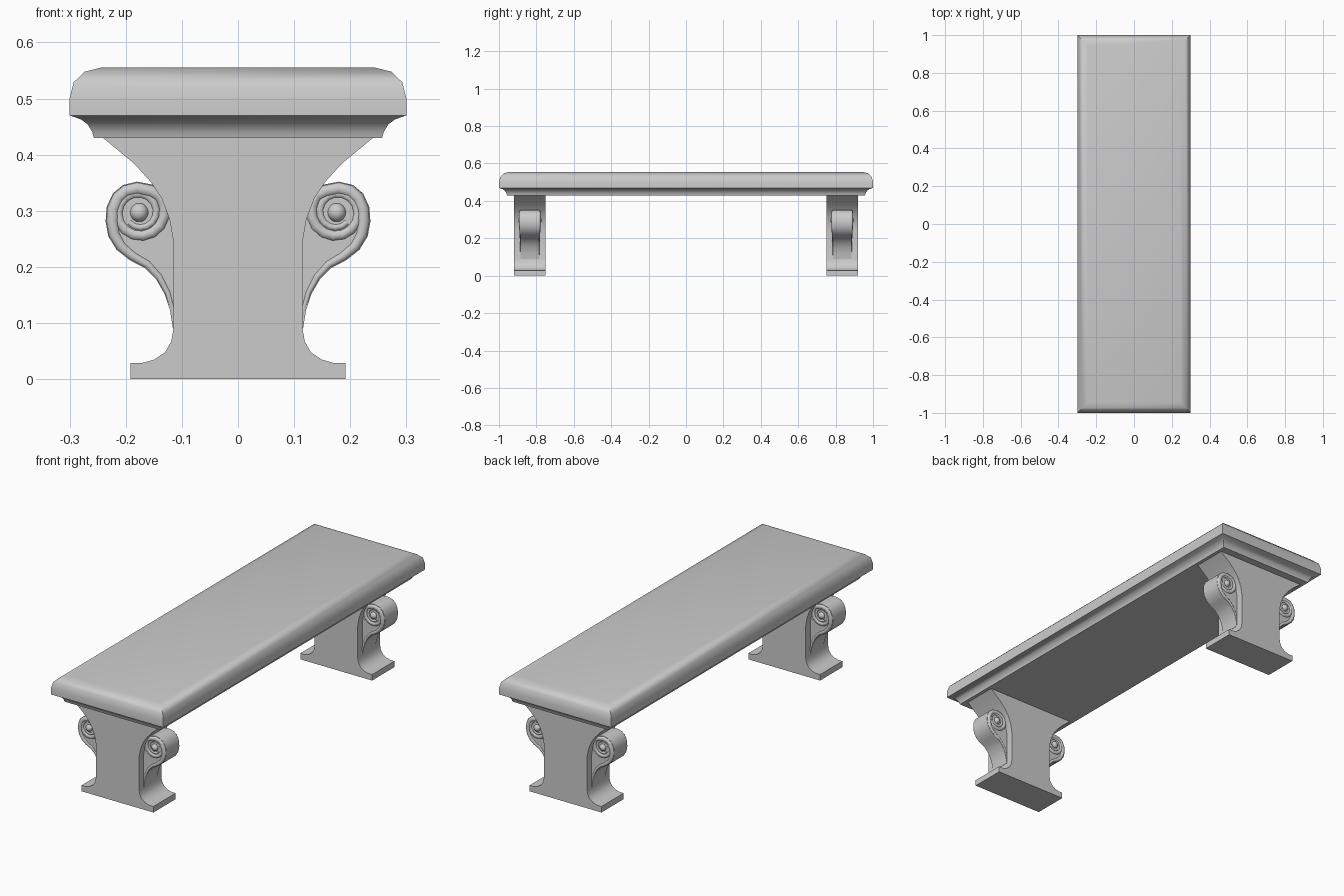
import bpy, math
from math import sin, cos, radians

if "Cube" in bpy.data.objects:
    bpy.data.objects.remove(bpy.data.objects["Cube"])

LEG_Y, LEG_HALF = 0.835, 0.085      # leg centre and half thickness along y
EYE = (0.176, 0.297)                # volute centre (x, z)


def finish(ob, axes, angle=35):
    """Smooth the object and mirror it about the world origin."""
    bpy.ops.object.select_all(action='DESELECT')
    ob.select_set(True)
    bpy.context.view_layer.objects.active = ob
    bpy.ops.object.shade_smooth_by_angle(angle=radians(angle))
    if any(axes):
        m = ob.modifiers.new("mirror", 'MIRROR')
        m.use_axis = axes
        m.use_mirror_merge = False


def make(name, verts, faces):
    me = bpy.data.meshes.new(name)
    me.from_pydata(verts, [], faces)
    ob = bpy.data.objects.new(name, me)
    bpy.context.collection.objects.link(ob)
    return ob


def prism(name, outline, y0, y1):
    """Extrude a counter-clockwise (x, z) outline along y."""
    n = len(outline)
    verts = [(x, y, z) for y in (y0, y1) for x, z in outline]
    faces = [tuple(range(n)), tuple(range(2 * n - 1, n - 1, -1))]
    faces += [(i, i + n, (i + 1) % n + n, (i + 1) % n) for i in range(n)]
    return make(name, verts, faces)


# Seat: moulding profile (half width, z) swept round a mitred rectangle
profile = [(0.257, 0.43), (0.260, 0.441), (0.268, 0.454), (0.280, 0.463), (0.30, 0.47),
           (0.30, 0.50), (0.293, 0.529), (0.273, 0.548), (0.245, 0.555)]
verts, faces = [], []
for hx, z in profile:
    hy = hx + 0.70
    verts += [(-hx, -hy, z), (hx, -hy, z), (hx, hy, z), (-hx, hy, z)]
for k in range(len(profile) - 1):
    for i in range(4):
        a, b = 4 * k + i, 4 * k + (i + 1) % 4
        faces.append((a, b, b + 4, a + 4))
top = 4 * (len(profile) - 1)
faces += [(3, 2, 1, 0), (top, top + 1, top + 2, top + 3)]
finish(make("seat", verts, faces), (False, False, False))

# Legs: waisted slab with a foot and flared top
half = [(0.192, 0), (0.192, 0.029), (0.170, 0.029), (0.149, 0.035), (0.130, 0.048),
        (0.119, 0.067), (0.115, 0.09), (0.115, 0.245), (0.122, 0.285), (0.136, 0.322),
        (0.155, 0.351), (0.185, 0.384), (0.243, 0.432)]
outline = half + [(-x, z) for x, z in reversed(half)]
finish(prism("legs", outline, LEG_Y - LEG_HALF, LEG_Y + LEG_HALF), (False, True, False))

# Scroll brackets: tail rising from the leg into a rounded head
edge = [(0.116, 0.09), (0.121, 0.122), (0.131, 0.152), (0.146, 0.178), (0.166, 0.198),
        (0.193, 0.212), (0.216, 0.230), (0.231, 0.254), (0.236, 0.281), (0.234, 0.307),
        (0.223, 0.331), (0.205, 0.346), (0.180, 0.352), (0.154, 0.347)]
body = edge + [(0.125, 0.325), (0.105, 0.30), (0.105, 0.09)]
finish(prism("scroll_brackets", body, LEG_Y - 0.050, LEG_Y + 0.050), (True, True, False), 40)


# Scroll rim: raised roll following the edge, then spiralling into the eye
path = []
for i, (x, z) in enumerate(edge):
    r = 0.004 + 0.008 * min(1, i / 8)
    a, b = edge[max(i - 1, 0)], edge[min(i + 1, len(edge) - 1)]
    dx, dz = b[0] - a[0], b[1] - a[1]
    d = math.hypot(dx, dz)
    path.append((x - dz / d * r, z + dx / d * r, r))
for i in range(1, 24):
    t = i / 23
    a = radians(115 + 560 * t)
    R = 0.048 - 0.023 * t
    path.append((EYE[0] + R * cos(a), EYE[1] + R * sin(a), 0.0115 - 0.005 * t))

for label, side in (("outer", 1), ("inner", -1)):
    y = LEG_Y + side * 0.046
    cu = bpy.data.curves.new("rim", 'CURVE')
    cu.dimensions = '3D'
    cu.bevel_depth = 1.0
    cu.bevel_resolution = 2
    cu.use_fill_caps = True
    sp = cu.splines.new('POLY')
    sp.points.add(len(path) - 1)
    for p, (x, z, r) in zip(sp.points, path):
        p.co = (x, y, z, 1)
        p.radius = r
    rim = bpy.data.objects.new("scroll_rim_" + label, cu)
    bpy.context.collection.objects.link(rim)
    bpy.ops.object.select_all(action='DESELECT')
    rim.select_set(True)
    bpy.context.view_layer.objects.active = rim
    bpy.ops.object.convert(target='MESH')
    finish(bpy.context.object, (True, True, False), 60)

    # Eye: round boss at the volute centre, baked into mesh space for mirroring
    bpy.ops.mesh.primitive_uv_sphere_add(segments=12, ring_count=8, radius=0.017)
    eye = bpy.context.object
    eye.name = "scroll_eye_" + label
    eye.location = (EYE[0], LEG_Y + side * 0.047, EYE[1])
    bpy.ops.object.transform_apply(location=True, rotation=False, scale=False)
    finish(eye, (True, True, False), 60)
